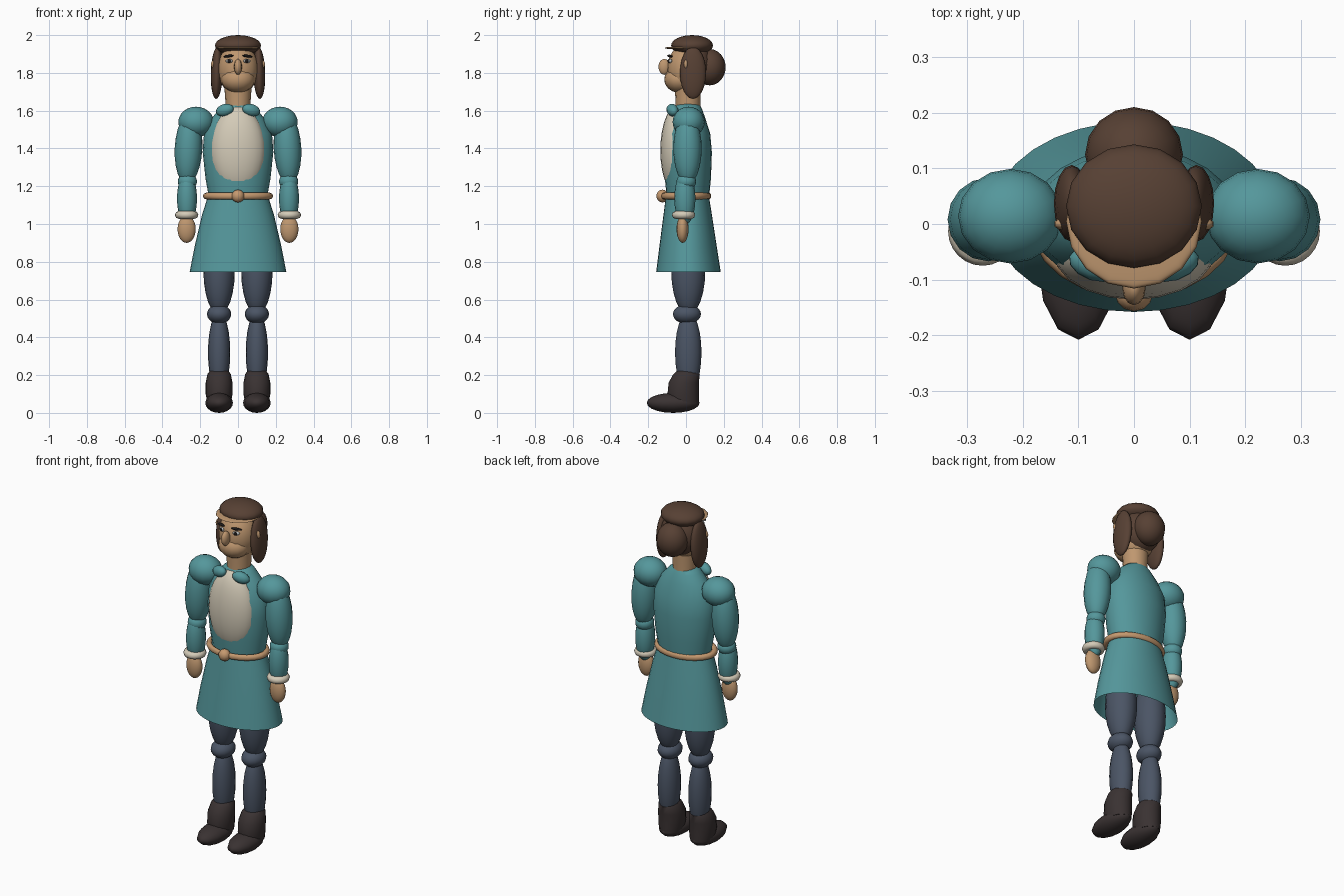
import bpy, math
from mathutils import Vector

if "Cube" in bpy.data.objects:
    bpy.data.objects.remove(bpy.data.objects["Cube"])


def material(name, rgb):
    m = bpy.data.materials.new(name)
    m.use_nodes = True
    m.diffuse_color = (*rgb, 1)
    m.node_tree.nodes["Principled BSDF"].inputs["Base Color"].default_value = (*rgb, 1)
    return m


TEAL = material("teal cloth", (0.09, 0.31, 0.33))
CREAM = material("cream linen", (0.66, 0.60, 0.48))
SKIN = material("skin", (0.52, 0.31, 0.16))
TAN = material("tan leather", (0.56, 0.32, 0.16))
HAIR = material("brown hair", (0.095, 0.052, 0.034))
SLATE = material("slate trousers", (0.07, 0.09, 0.13))
BOOT = material("dark boots", (0.042, 0.032, 0.032))
DARK = material("dark brow", (0.012, 0.01, 0.01))
WHITE = material("eye grey", (0.5, 0.52, 0.52))


def finish(name, mat, angle=50):
    ob = bpy.context.object
    ob.name = name
    ob.data.materials.append(mat)
    bpy.ops.object.shade_smooth_by_angle(angle=math.radians(angle))
    return ob


def ball(name, loc, size, mat, rot=(0, 0, 0), seg=16, rings=12):
    bpy.ops.mesh.primitive_uv_sphere_add(segments=seg, ring_count=rings, radius=1, location=loc, rotation=rot)
    bpy.context.object.scale = size
    return finish(name, mat)


def ring(name, loc, radius, thick, mat, stretch=(1, 1, 1)):
    bpy.ops.mesh.primitive_torus_add(major_segments=24, minor_segments=8, major_radius=radius,
                                     minor_radius=thick, location=loc)
    bpy.context.object.scale = stretch
    return finish(name, mat)


def loft(name, sections, mat, caps=True, seg=24):
    """Stack of ellipses given as (z, x radius, y radius, y centre)."""
    verts, faces = [], []
    for z, rx, ry, cy in sections:
        for i in range(seg):
            a = math.tau * i / seg
            verts.append((rx * math.cos(a), cy + ry * math.sin(a), z))
    for r in range(len(sections) - 1):
        for i in range(seg):
            j = (i + 1) % seg
            faces.append((r * seg + i, r * seg + j, (r + 1) * seg + j, (r + 1) * seg + i))
    if caps:
        faces.append(tuple(reversed(range(seg))))
        faces.append(tuple(range(len(verts) - seg, len(verts))))
    me = bpy.data.meshes.new(name)
    me.from_pydata(verts, [], faces)
    ob = bpy.data.objects.new(name, me)
    bpy.context.collection.objects.link(ob)
    bpy.ops.object.select_all(action='DESELECT')
    bpy.context.view_layer.objects.active = ob
    ob.select_set(True)
    return finish(name, mat)


# Torso, shirt front and skirt
loft("torso", [(1.12, .15, .11, .01), (1.24, .172, .122, .01), (1.38, .187, .127, .01),
               (1.48, .18, .118, .01), (1.56, .14, .092, .01), (1.61, .095, .075, .01),
               (1.635, .065, .06, .01)], TEAL)
ball("shirt_front", (0, -.05, 1.39), (.145, .086, .232), CREAM, seg=20, rings=14)
loft("skirt", [(1.16, .155, .112, .007), (1.05, .19, .128, .009), (.88, .23, .152, .011),
               (.745, .256, .171, .013)], TEAL, caps=False, seg=32)
ring("belt", (0, 0, 1.148), .168, .018, TAN, (1, .72, 1))
ball("belt_buckle", (0, -.125, 1.148), (.034, .032, .034), TAN, seg=12, rings=8)

# Head
loft("neck", [(1.58, .066, .066, .01), (1.64, .066, .066, .01), (1.72, .072, .068, .01)], SKIN, seg=16)
ball("head", (0, .005, 1.82), (.108, .105, .135), SKIN)
ball("jaw", (0, -.035, 1.765), (.088, .08, .07), SKIN)
ball("forehead_band", (0, .005, 1.932), (.122, .121, .009), SKIN, seg=16, rings=6)
ball("nose", (0, -.115, 1.832), (.021, .031, .042), SKIN, seg=12, rings=8)

# Hair
ball("hair_cap", (0, .032, 1.945), (.122, .111, .055), HAIR)
ball("hair_back", (0, .055, 1.84), (.112, .085, .12), HAIR)
ball("hair_bun", (0, .125, 1.83), (.088, .085, .096), HAIR)

for s, side in ((1, "left"), (-1, "right")):
    # Face and side hair
    ball(side + "_eye", (s * .047, -.084, 1.863), (.02, .009, .011), WHITE, (0, 0, s * .4), 12, 8)
    ball(side + "_pupil", (s * .047, -.092, 1.863), (.01, .004, .01), DARK, (0, 0, s * .4), 10, 6)
    ball(side + "_eyebrow", (s * .05, -.085, 1.889), (.031, .01, .007), DARK, (0, s * .1, s * .4), 10, 6)
    ball(side + "_ear", (s * .125, 0, 1.845), (.019, .012, .025), SKIN, seg=10, rings=8)
    ball(side + "_side_hair", (s * .112, .037, 1.8), (.032, .069, .138), HAIR, (0, -s * .03, 0))
    ball(side + "_collar", (s * .07, -.072, 1.603), (.05, .03, .032), TEAL, (0, s * .25, s * .3), 12, 8)

    # Arm
    ball(side + "_shoulder", (s * .222, .014, 1.54), (.094, .085, .081), TEAL)
    ball(side + "_upper_arm", (s * .262, .008, 1.4), (.073, .075, .19), TEAL, (0, -s * .05, 0))
    ball(side + "_elbow", (s * .268, .002, 1.225), (.051, .052, .045), TEAL)
    ball(side + "_forearm", (s * .27, -.006, 1.135), (.053, .056, .14), TEAL)
    ring(side + "_cuff", (s * .272, -.013, 1.048), .041, .021, CREAM)
    ball(side + "_hand", (s * .272, -.018, .973), (.048, .032, .073), SKIN)

    # Leg
    ball(side + "_thigh", (s * .1, .012, .75), (.083, .09, .23), SLATE)
    ball(side + "_knee", (s * .1, .005, .523), (.064, .074, .052), SLATE)
    ball(side + "_shin", (s * .1, .012, .32), (.059, .07, .215), SLATE)

    # Boot
    ankle = loft(side + "_boot_ankle", [(.05, .062, .08, -.012), (.1, .071, .083, -.015),
                                        (.16, .071, .08, -.012), (.205, .062, .07, .003),
                                        (.228, .045, .045, .005)], BOOT, seg=16)
    ankle.location.x = s * .1
    ball(side + "_boot_foot", (s * .1, -.068, .053), (.073, .14, .053), BOOT, seg=12, rings=10)
